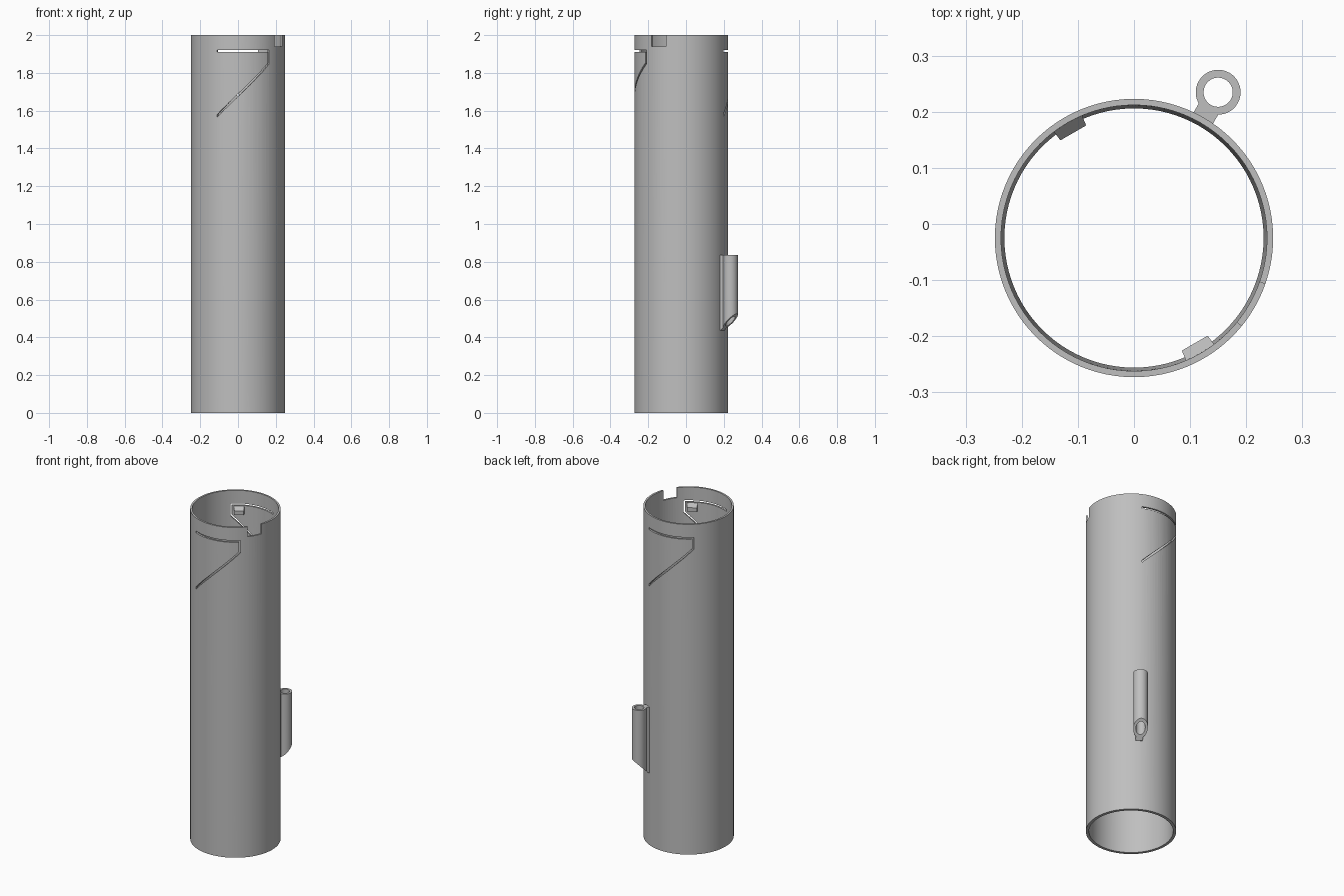
import bpy, bmesh
from math import sin, cos, pi, radians

if "Cube" in bpy.data.objects:
    bpy.data.objects.remove(bpy.data.objects["Cube"])

CY = -0.025                     # tube axis sits slightly forward
R_OUT, R_TOP, R_BOT = 0.248, 0.237, 0.231
CLIP_ANGLE = radians(150)       # angles run from the front towards +x

grey = bpy.data.materials.new("plain grey")
grey.use_nodes = True
grey.diffuse_color = (0.52, 0.52, 0.52, 1)
grey.node_tree.nodes["Principled BSDF"].inputs["Base Color"].default_value = grey.diffuse_color


def polar(r, a, z):
    return (r * sin(a), CY - r * cos(a), z)


def loft(name, sections, closed):
    """Skin a row of equal cross-sections, capped unless closed."""
    bm = bmesh.new()
    rows = [[bm.verts.new(p) for p in s] for s in sections]
    n = len(rows[0])
    for i in range(len(rows) if closed else len(rows) - 1):
        a, b = rows[i], rows[(i + 1) % len(rows)]
        for j in range(n):
            k = (j + 1) % n
            bm.faces.new((a[j], a[k], b[k], b[j]))
    if not closed:
        bm.faces.new(rows[0])
        bm.faces.new(rows[-1])
    bmesh.ops.recalc_face_normals(bm, faces=bm.faces)
    mesh = bpy.data.meshes.new(name)
    bm.to_mesh(mesh)
    bm.free()
    obj = bpy.data.objects.new(name, mesh)
    bpy.context.collection.objects.link(obj)
    mesh.materials.append(grey)
    return obj


def band(name, a0, a1, lo, hi, r0=0.2, r1=0.28, steps=24, turn=0):
    """Curved plate; lo and hi give its edge heights at start and end."""
    sections = []
    for i in range(steps + 1):
        t = i / steps
        a = radians(a0 + (a1 - a0) * t + turn)
        zl, zh = (e[0] + (e[1] - e[0]) * t for e in (lo, hi))
        sections.append([polar(r0, a, zl), polar(r1, a, zl),
                         polar(r1, a, zh), polar(r0, a, zh)])
    return loft(name, sections, False)


def cut(target, cutter):
    cutter.hide_render = True
    mod = target.modifiers.new("cut", "BOOLEAN")
    mod.operation, mod.solver, mod.object = "DIFFERENCE", "EXACT", cutter
    bpy.context.view_layer.objects.active = target
    bpy.ops.object.modifier_apply(modifier=mod.name)
    bpy.data.objects.remove(cutter)


def smooth(obj):
    bpy.ops.object.select_all(action="DESELECT")
    obj.select_set(True)
    bpy.context.view_layer.objects.active = obj
    bpy.ops.object.shade_smooth_by_angle(angle=radians(30))


# Main tube with slightly tapered bore
N = 96
tube = loft("tube", [[polar(R_OUT, a, 0), polar(R_OUT, a, 2), polar(R_TOP, a, 2), polar(R_BOT, a, 0)]
                     for a in (2 * pi * i / N for i in range(N))], True)

# Rim notch
cut(tube, band("notch_cutter", 50.8, 70.7, (1.94, 1.94), (2.1, 2.1)))

# Two opposite spring flaps, each freed by three slots
for turn in (0, 180):
    cut(tube, band("top_slot_cutter", -26.3, 41.6, (1.91, 1.91), (1.921, 1.921), turn=turn))
    cut(tube, band("end_slot_cutter", 39.8, 41.7, (1.846, 1.846), (1.915, 1.915), steps=2, turn=turn))
    cut(tube, band("slanted_slot_cutter", -26.3, 41.2, (1.567, 1.845), (1.58, 1.858), turn=turn))
smooth(tube)

# Catch on the inside of each flap, with a sloped upper face
for side, turn in (("front", 0), ("back", 180)):
    sections = []
    for deg in (23, 37):
        a = radians(deg + turn)
        sections.append([polar(0.24, a, 1.86), polar(0.218, a, 1.86),
                         polar(0.218, a, 1.885), polar(0.24, a, 1.908)])
    loft(side + "_catch", sections, False)


# Side sleeve: a small tube with a slanted lower end
def clip_point(out, across, top):
    z = 0.835 if top else 0.435 + max(0, out - 0.25)
    c, s = cos(CLIP_ANGLE), sin(CLIP_ANGLE)
    return (out * s + across * c * -1, CY - out * c - across * s, z)


M = 40
sleeve = loft("sleeve", [[clip_point(0.3 + r * cos(a), r * sin(a), top)
                          for r, top in ((0.04, 0), (0.04, 1), (0.026, 1), (0.026, 0))]
                         for a in (2 * pi * i / M for i in range(M))], True)
smooth(sleeve)

# Web joining the sleeve to the tube
loft("sleeve_web", [[clip_point(o, w, top) for o, w, top in
                     ((out, -0.02, 0), (out, 0.02, 0), (out, 0.02, 1), (out, -0.02, 1))]
                    for out in (0.243, 0.25, 0.27)], False)
